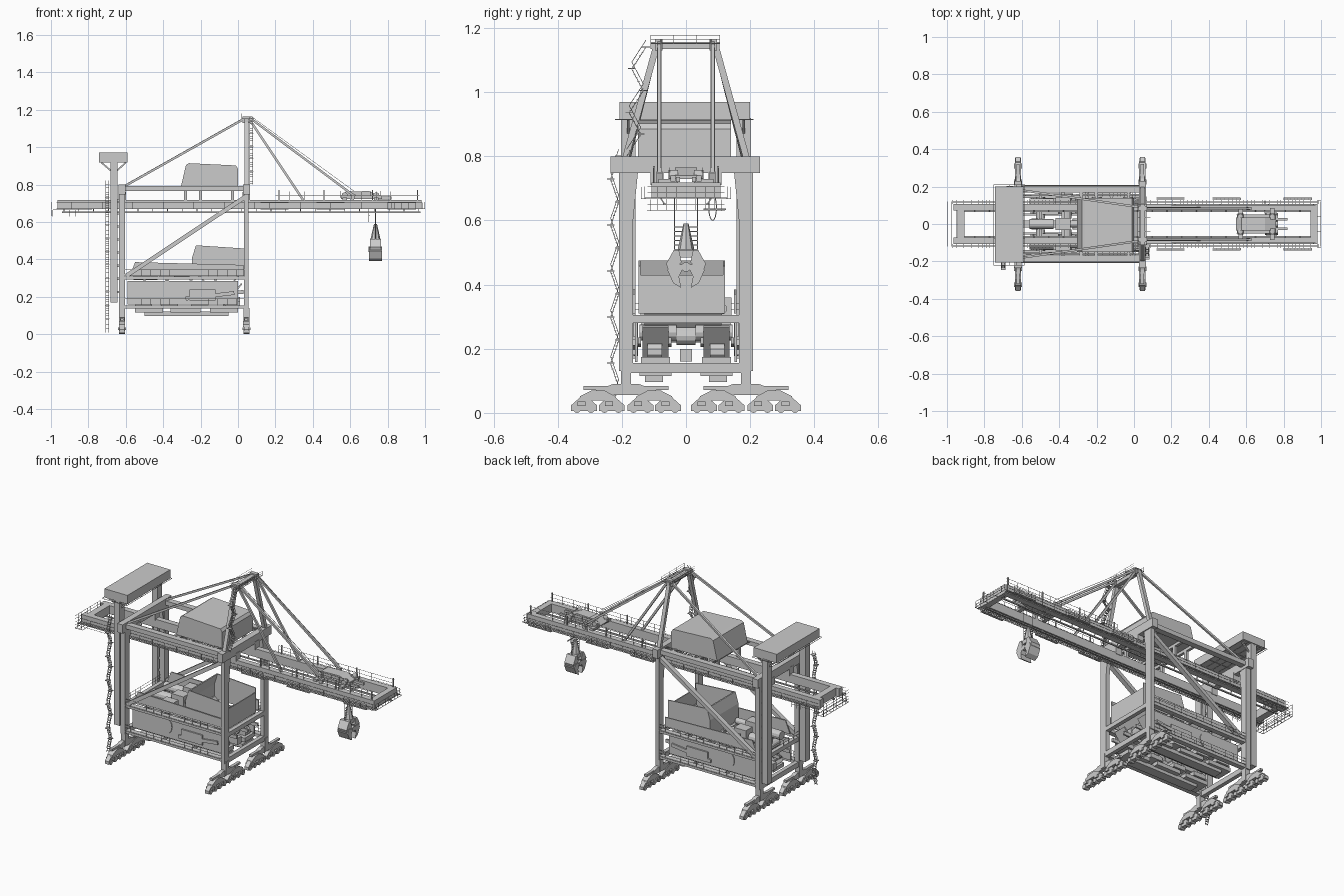
import bpy, bmesh, math
from mathutils import Vector, Matrix

LX, RX, LY = 0.045, -0.62, 0.187      # leg rows in x, leg offset in y


class Part:
    """Collects simple solids into one named object."""
    def __init__(self, name):
        self.name, self.bm = name, bmesh.new()

    def box(self, x0, x1, y0, y1, z0, z1):
        m = Matrix.Translation(((x0+x1)/2, (y0+y1)/2, (z0+z1)/2)) @ Matrix.Diagonal((x1-x0, y1-y0, z1-z0, 1))
        bmesh.ops.create_cube(self.bm, size=1, matrix=m)

    def frame(self, a, b):
        a, b = Vector(a), Vector(b)
        d = (b-a).normalized()
        s = d.cross(Vector((0, 0, 1)) if abs(d.z) < 0.99 else Vector((1, 0, 0))).normalized()
        m = Matrix((s, s.cross(d), d)).transposed().to_4x4()
        return Matrix.Translation((a+b)/2) @ m, (b-a).length

    def beam(self, a, b, w, h=None):
        m, l = self.frame(a, b)
        bmesh.ops.create_cube(self.bm, size=1, matrix=m @ Matrix.Diagonal((w, h or w, l, 1)))

    def cyl(self, a, b, r, r2=None, n=12):
        m, l = self.frame(a, b)
        bmesh.ops.create_cone(self.bm, cap_ends=True, segments=n, radius1=r,
                              radius2=r if r2 is None else r2, depth=l, matrix=m)

    def prism(self, pts, lo, hi, axis='y'):
        put = (lambda p, t: (p[0], t, p[1])) if axis == 'y' else (lambda p, t: (t, p[0], p[1]))
        A, B = ([self.bm.verts.new(put(p, t)) for p in pts] for t in (lo, hi))
        n = len(pts)
        self.bm.faces.new(A)
        self.bm.faces.new(B[::-1])
        for i in range(n):
            self.bm.faces.new((A[i], B[i], B[(i+1) % n], A[(i+1) % n]))

    def rail(self, a, b, h=0.03, step=0.05, t=0.0014):
        a, b = Vector(a), Vector(b)
        up = Vector((0, 0, h))
        n = max(1, round((b-a).length/step))
        for f in (0.5, 1):
            self.beam(a+up*f, b+up*f, t)
        for i in range(n+1):
            p = a.lerp(b, i/n)
            self.beam(p, p+up, t)

    def grating(self, x0, x1, y0, y1, z, step=0.02):
        for i in range(4):
            y = y0+(y1-y0)*i/3
            self.beam((x0, y, z), (x1, y, z), .002)
        n = max(1, round((x1-x0)/step))
        for i in range(n+1):
            x = x0+(x1-x0)*i/n
            self.beam((x, y0, z), (x, y1, z), .002)

    def done(self):
        bmesh.ops.recalc_face_normals(self.bm, faces=self.bm.faces)
        me = bpy.data.meshes.new(self.name)
        self.bm.to_mesh(me)
        self.bm.free()
        bpy.context.collection.objects.link(bpy.data.objects.new(self.name, me))


# Wheel bogies: equalizer tree under each leg, running along y
p = Part("wheel_bogies")
for x in (LX, RX):
    for c in (-LY, LY):
        p.box(x-.016, x+.016, c-.016, c+.016, .06, .14)
        p.prism([(c-.10, .056), (c+.10, .056), (c+.10, .068), (c+.04, .09), (c-.04, .09), (c-.10, .068)], x-.012, x+.012, 'x')
        for q in (-.088, .088):
            p.prism([(c+q-.06, .038), (c+q+.06, .038), (c+q+.055, .052), (c+q+.02, .07), (c+q-.02, .07), (c+q-.055, .052)], x-.017, x+.017, 'x')
            p.box(x-.009, x+.009, c+q-.045, c+q+.045, .072, .084)
            for r in (-.043, .043):
                y = c+q+r
                p.prism([(y-.04, .006), (y+.04, .006), (y+.04, .024), (y+.015, .046), (y-.015, .046), (y-.04, .024)], x-.013, x+.013, 'x')
                p.box(x-.021, x+.021, y-.02, y+.005, .022, .036)
                for w in (-.022, .022):
                    p.cyl((x-.016, y+w, .012), (x+.016, y+w, .012), .012)
p.done()

# Portal frame: legs, sills, cross beams, diagonals
p = Part("portal_frame")
for s in (-1, 1):
    y = s*LY
    p.box(LX-.012, LX+.012, y-.022, y+.022, .13, .77)
    p.box(RX-.016, RX+.016, y-.022, y+.022, .13, .78)
    for x in (LX, RX):
        p.prism([(s*.165, .60), (s*.165, .75), (s*.15, .75)], x-.012, x+.012, 'x')
    for z, w, h in ((.778, .035, .026), (.30, .03, .018), (.145, .03, .018)):
        p.box(RX, LX, y-w/2, y+w/2, z-h/2, z+h/2)
    p.beam((RX+.02, y, .31), (LX-.005, y, .735), .028, .022)
for x in (LX, RX):
    p.box(x-.018, x+.018, -.235, .23, .748, .80)
    p.box(x-.012, x+.012, -.18, .18, .28, .305)
    p.box(x-.012, x+.012, -.18, .18, .125, .155)
    for y in (-.09, .09):
        p.box(x-.02, x+.02, y-.02, y+.02, .71, .76)
p.done()

# Boom: twin girders, end ties, trolley rails underneath
p = Part("boom_girders")
for s in (-1, 1):
    p.box(-.965, .98, s*.09-.017, s*.09+.017, .668, .718)
    p.box(-.94, .975, s*.068-.004, s*.068+.004, .648, .655)
    for i in range(25):
        x = -.93+i*.079
        p.beam((x, s*.068, .652), (x, s*.08, .672), .004)
for x0, x1 in ((-.945, -.905), (.945, .98)):
    p.box(x0, x1, -.107, .107, .668, .718)
p.done()

# Boom walkways of open grating with handrails
p = Part("boom_walkways")
for s in (-1, 1):
    y0, y1 = sorted((s*.107, s*.128))
    p.grating(-.97, .985, y0, y1, .67)
    p.rail((-.97, s*.128, .67), (.985, s*.128, .67), .035, .08)
    p.rail((.2, s*.1, .718), (.97, s*.1, .718), .045, .08)
    for x in (.22, .46, .72, .96):
        p.beam((x, s*.1, .718), (x, s*.1, .77), .006)
    p.rail((-.99, s*.11, .63), (-.78, s*.11, .63), .035, .03)
    for x0 in (.12, .42, .8):
        p.grating(x0, x0+.15, *sorted((s*.128, s*.14)), .668)
        p.rail((x0, s*.14, .668), (x0+.15, s*.14, .668), .035, .04)
p.grating(.98, 1.0, -.125, .125, .67)
p.grating(-.999, -.95, -.12, .12, .632)
for x, z in ((.999, .67), (-.999, .632), (-.999, .67)):
    p.rail((x, -.12, z), (x, .12, z), .035, .03)
p.done()

# Mast A-frame with head beam
p = Part("mast_frame")
for s in (-1, 1):
    p.beam((LX, s*.19, .79), (LX, s*.092, 1.145), .022, .02)
    p.box(.025, .07, s*.085-.012, s*.085+.012, 1.13, 1.165)
p.box(.035, .06, -.11, .105, 1.135, 1.157)
p.grating(.02, .088, -.11, .105, 1.152)
for x in (.02, .088):
    p.rail((x, -.11, 1.152), (x, .105, 1.152), .026, .07, .001)
p.done()

# Tie bars: fore stays and back stays
p = Part("stays")
for s in (-1, 1):
    p.beam((.06, s*.085, 1.15), (.35, s*.085, .715), .012)
    p.beam((.065, s*.083, 1.155), (.62, s*.083, .74), .012)
    p.beam((.03, s*.09, 1.15), (-.60, s*.18, .795), .012)
    p.beam((.61, s*.083, .715), (.62, s*.083, .75), .018)
    p.beam((.07, s*.078, 1.165), (.62, s*.078, .765), .002)
p.done()

# Machinery house with sloped back and chamfered roof
p = Part("machinery_house")
p.prism([(-.305, .79), (0, .785), (0, .885), (-.012, .902), (-.262, .914), (-.278, .905)], -.15, .14)
p.done()
p = Part("house_supports")
for x in (-.28, -.2, -.03):
    p.box(x-.008, x+.008, -.19, .19, .772, .79)
    for y in (-.1, .1):
        p.box(x-.008, x+.008, y-.01, y+.01, .715, .78)
for y in (-.165, .165):
    p.grating(-.31, .03, y-.018, y+.018, .79)
p.done()

# Rear twin columns with electrical house on top
p = Part("rear_columns")
for s in (-1, 1):
    y = s*.18
    p.box(-.682, -.645, y-.022, y+.022, .17, .92)
    for i in range(8):
        p.box(-.65, -.63, y-.012, y+.012, .22+.07*i, .232+.07*i)
    for x in (-.73, -.60):
        p.beam((-.663, y, .86), (x, y, .917), .008)
p.done()
p = Part("electrical_house")
p.box(-.743, -.59, -.207, .2, .917, .97)
p.grating(-.75, -.585, -.22, .21, .915, .04)
p.done()

# Zigzag stairs at the rear leg and the mast
p = Part("stairs")
def stairs(x, ya, yb, z0, z1, n, drift=0):
    h = (z1-z0)/n
    for i in range(n):
        a, b = (ya, yb) if i % 2 == 0 else (yb, ya)
        a, b = a+drift*i/n, b+drift*(i+1)/n
        for dx in (-.008, .008):
            for dz in (0, .022):
                p.beam((x+dx, a, z0+i*h+dz), (x+dx, b, z0+(i+1)*h+dz), .002)
        for k in range(6):
            t = (k+.5)/6
            y = a+(b-a)*t
            p.box(x-.008, x+.008, y-.003, y+.003, z0+(i+t)*h, z0+(i+t)*h+.002)
        p.box(x-.012, x+.012, b-.012, b+.012, z0+(i+1)*h, z0+(i+1)*h+.003)
stairs(-.7, -.235, -.21, .01, .80, 11)
stairs(.07, -.185, -.145, .80, 1.14, 5, .02)
p.done()

# Receiving hopper with tall tilted rear wall
p = Part("hopper")
p.prism([(-.245, .31), (-.245, .41), (-.225, .475), (-.217, .475), (-.237, .41), (-.237, .31)], -.148, .122)
for y in (-.148, .116):
    p.prism([(-.245, .32), (-.245, .41), (-.225, .475), (.035, .458), (.035, .32)], y, y+.006)
p.box(.029, .035, -.148, .122, .31, .43)
p.prism([(-.237, .34), (-.13, .22), (-.07, .22), (.03, .34), (.022, .34), (-.075, .226), (-.125, .226), (-.229, .34)], -.13, .11)
p.done()

# Open service deck: joists, side shields and handrails
p = Part("service_deck")
for x in (-.5, -.38, -.25, -.12):
    p.box(x-.008, x+.008, -.18, .18, .288, .305)
for y0, y1 in ((-.165, -.158), (.15, .157)):
    p.prism([(-.58, .31), (-.55, .385), (.03, .37), (.03, .31)], y0, y1)
for s in (-1, 1):
    for z in (.309, .154):
        p.rail((RX, s*.205, z), (LX, s*.205, z), .035, .05)
        p.grating(RX, LX, *sorted((s*.172, s*.207)), z-.002)
p.rail((RX-.012, -.17, .305), (RX-.012, .17, .305), .035)
p.done()

# Conveyor plant between the sills: side plates, drums, motors, chutes
p = Part("conveyor_plant")
for s in (-1, 1):
    p.box(-.59, .0, s*.155-.004, s*.155+.004, .158, .285)
    p.cyl((-.38, s*.15, .232), (-.38, s*.164, .232), .055, n=24)
    p.beam((-.28, s*.162, .19), (-.02, s*.162, .22), .012, .02)
    p.box(-.26, -.12, s*.162-.006, s*.162+.006, .18, .24)
    for x0, x1 in ((-.55, -.4), (-.36, -.2), (-.15, 0)):
        p.box(x0, x1, s*.095-.05, s*.095+.05, .115, .138)
    p.box(-.5, -.05, s*.1-.028, s*.1+.028, .097, .12)
    for x in (-.5, -.36, -.2, -.03):
        p.cyl((x, s*.03, .25), (x, s*.145, .25), .025)
        p.cyl((x, s*.075, .19), (x, s*.12, .19), .03, n=10)
        p.box(x-.04, x+.04, s*.095-.045, s*.095+.045, .15, .175)
        p.beam((x-.05, s*.095, .15), (x+.05, s*.095, .27), .08, .008)
    for x in (-.45, -.12):
        p.prism([(s*.095-.045, .28), (s*.095+.045, .28), (s*.095+.02, .18), (s*.095-.02, .18)], x-.045, x+.045, 'x')
    for y in (.05, .145):
        p.beam((-.59, s*y, .215), (.03, s*y, .225), .01, .02)
p.box(-.59, .01, -.018, .018, .16, .20)
for x in (-.52, -.3, -.04):
    p.cyl((x, -.03, .24), (x, .03, .24), .028)
for y in (-.11, 0, .11):
    p.cyl((-.56, y, .315), (-.43, y, .315), .026)
    p.box(-.42, -.34, y-.032, y+.032, .296, .36)
    p.cyl((-.34, y, .325), (-.26, y, .325), .018)
p.done()

# Trolley on the boom
p = Part("trolley")
for s in (-1, 1):
    p.box(.55, .77, s*.04-.008, s*.04+.008, .722, .74)
    for x in (.57, .74):
        p.cyl((x, s*.025, .742), (x, s*.055, .742), .016)
        p.box(x-.012, x+.012, s*.055-.03, s*.055+.03, .716, .73)
    p.box(.74, .82, s*.025-.006, s*.025+.006, .72, .735)
    p.rail((.55, s*.05, .735), (.76, s*.05, .735), .03)
p.prism([(.545, .735), (.575, .762), (.70, .765), (.76, .74), (.76, .73), (.545, .73)], -.034, .034)
p.done()

# Hoist ropes and clamshell grab
G = .735
p = Part("hoist_ropes")
for s in (-1, 1):
    p.cyl((G, s*.036, .50), (G, s*.036, .73), .0015, n=6)
for i in range(6):
    p.beam((G, -.036, .51+i*.014), (G, .036, .51+i*.014), .003)
p.cyl((G, 0, .51), (G, 0, .59), .026, .008, n=8)
p.done()
p = Part("clamshell_grab")
p.box(G-.024, G+.024, -.03, .03, .485, .508)
p.cyl((G-.036, 0, .455), (G+.036, 0, .455), .015)
for s in (-1, 1):
    p.prism([(s*.014, .47), (s*.022, .508), (s*.038, .508), (s*.062, .465), (s*.056, .448), (s*.03, .45)], G-.03, G+.03, 'x')
    p.prism([(s*.003, .462), (s*.05, .465), (s*.058, .445), (s*.04, .405), (s*.015, .39), (s*.022, .425)], G-.034, G+.034, 'x')
p.done()

# Cable loop hanging under the boom
p = Part("cable_loop")
ring = [(.70, .083+.012*math.cos(t*math.pi/8), .64+.04*math.sin(t*math.pi/8)) for t in range(17)]
for a, b in zip(ring, ring[1:]):
    p.beam(a, b, .003)
p.beam((.70, .055, .635), (.70, .125, .635), .004)
p.done()
